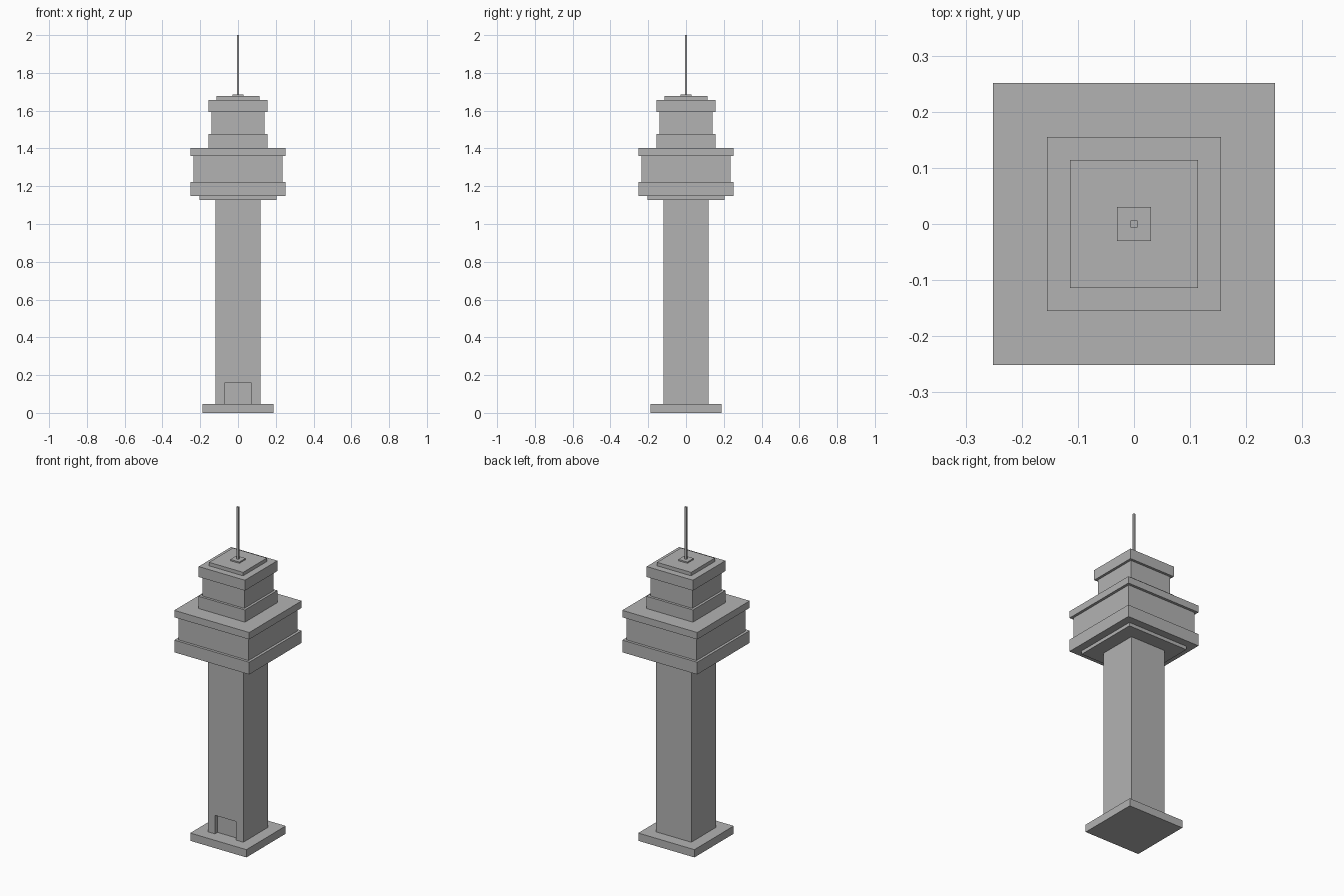
import bpy

cube = bpy.data.objects.get("Cube")
if cube:
    bpy.data.objects.remove(cube, do_unlink=True)

# Single flat grey
GREY = (0.45, 0.45, 0.45, 1.0)
grey = bpy.data.materials.new("plain_grey")
grey.use_nodes = True
grey.diffuse_color = GREY
grey.node_tree.nodes["Principled BSDF"].inputs["Base Color"].default_value = GREY


def box(name, low, high):
    """Axis-aligned box between two corners."""
    centre = [(a + b) / 2 for a, b in zip(low, high)]
    bpy.ops.mesh.primitive_cube_add(size=1, location=centre)
    obj = bpy.context.object
    obj.name = name
    obj.scale = [b - a for a, b in zip(low, high)]
    bpy.ops.object.transform_apply(location=False, rotation=False, scale=True)
    obj.data.materials.append(grey)
    return obj


def tier(name, half, bottom, top):
    """Square slab centred on the tower axis."""
    return box(name, (-half, -half, bottom), (half, half, top))


# Shaft with a recessed doorway at the front
SHAFT = 0.119
shaft = tier("shaft", SHAFT, 0.047, 1.127)
cutter = box("doorway_cutter", (-0.071, -0.2, 0.0), (0.071, -SHAFT + 0.024, 0.159))
cutter.hide_render = True
cut = shaft.modifiers.new("doorway", "BOOLEAN")
cut.operation = "DIFFERENCE"
cut.solver = "EXACT"
cut.object = cutter
bpy.context.view_layer.objects.active = shaft
bpy.ops.object.modifier_apply(modifier=cut.name)
bpy.data.objects.remove(cutter, do_unlink=True)

# Stacked square tiers: name, half width, bottom, top
for part in (
    ("base_slab", 0.188, 0.0, 0.047),
    ("support_plate", 0.204, 1.127, 1.148),
    ("lower_deck_parapet", 0.251, 1.148, 1.222),
    ("lower_deck_cabin", 0.235, 1.222, 1.36),
    ("lower_deck_roof", 0.251, 1.36, 1.402),
    ("upper_deck_parapet", 0.155, 1.402, 1.476),
    ("upper_deck_cabin", 0.14, 1.476, 1.593),
    ("upper_deck_roof", 0.155, 1.593, 1.656),
    ("roof_plate", 0.114, 1.656, 1.677),
    ("antenna_foot", 0.03, 1.677, 1.685),
    ("antenna_mast", 0.006, 1.685, 2.0),
):
    tier(*part)
